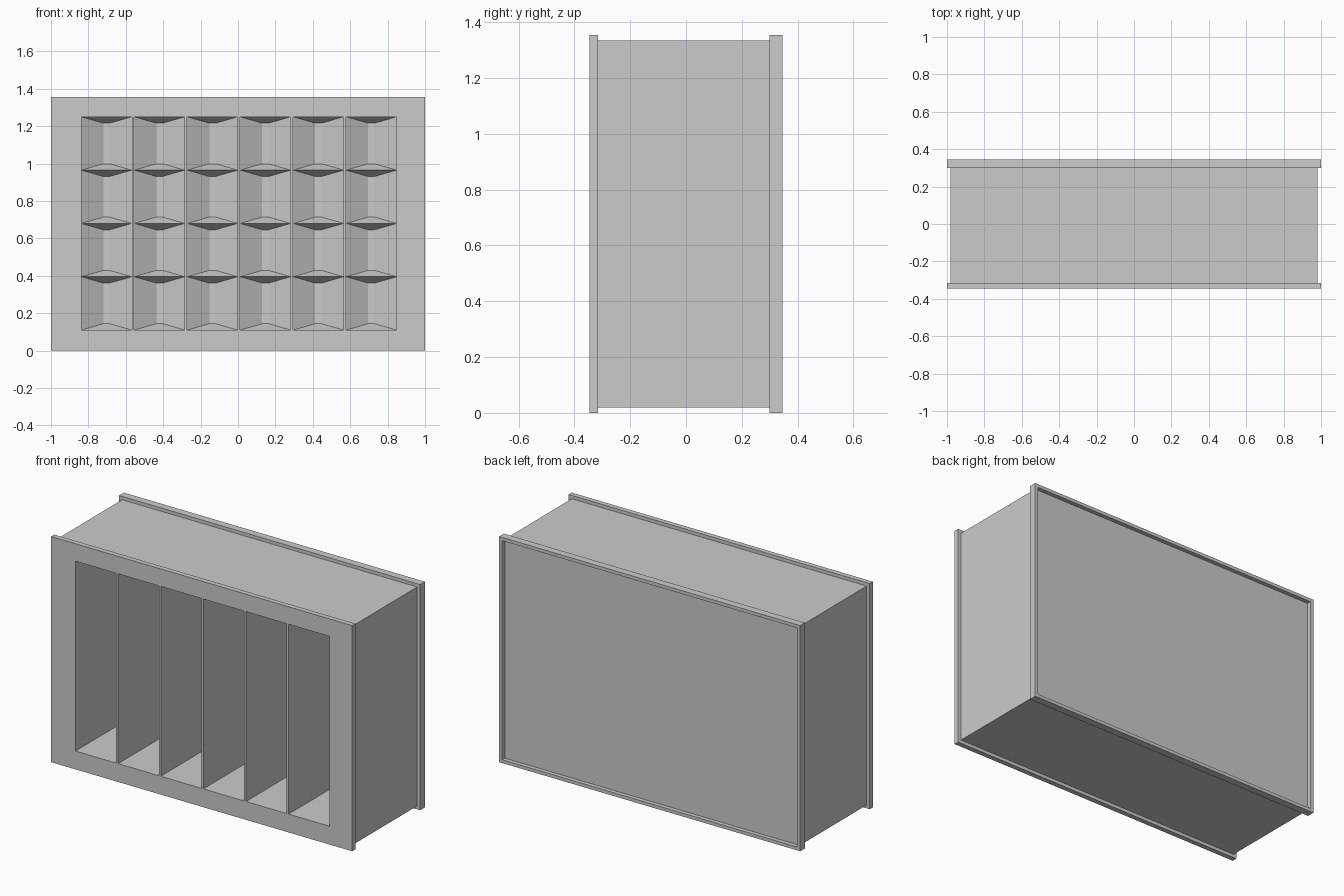
import bpy, bmesh

if "Cube" in bpy.data.objects:
    bpy.data.objects.remove(bpy.data.objects["Cube"])

H = 1.355                      # overall height
Z0, Z1 = 0.11, 1.25            # opening bottom and top
COLS, ROWS = 6, 4
PITCH, WIDTH = 0.2832, 0.27    # column spacing and clear width
LEFT = -0.838
COL_X = [(LEFT + i * PITCH, LEFT + i * PITCH + WIDTH) for i in range(COLS)]


def finish(bm, name):
    bmesh.ops.remove_doubles(bm, verts=bm.verts, dist=1e-5)
    mesh = bpy.data.meshes.new(name)
    bm.to_mesh(mesh)
    bm.free()
    obj = bpy.data.objects.new(name, mesh)
    bpy.context.collection.objects.link(obj)
    return obj


def face(bm, *pts):
    return bm.faces.new([bm.verts.new(p) for p in pts])


def plate(name, xs, zs, y0, y1, is_hole):
    """Upright plate on an x/z grid with some grid cells left open."""
    bm = bmesh.new()
    for i in range(len(xs) - 1):
        for k in range(len(zs) - 1):
            if not is_hole(i, k):
                a, b, c, d = xs[i], xs[i + 1], zs[k], zs[k + 1]
                face(bm, (a, y0, c), (b, y0, c), (b, y0, d), (a, y0, d))
    bmesh.ops.remove_doubles(bm, verts=bm.verts, dist=1e-5)
    ext = bmesh.ops.extrude_face_region(bm, geom=bm.faces[:], use_keep_orig=True)
    verts = [g for g in ext["geom"] if isinstance(g, bmesh.types.BMVert)]
    bmesh.ops.translate(bm, verts=verts, vec=(0, y1 - y0, 0))
    bmesh.ops.recalc_face_normals(bm, faces=bm.faces)
    return finish(bm, name)


def rect(x0, x1, z0, z1, y):
    return [(x0, y, z0), (x1, y, z0), (x1, y, z1), (x0, y, z1)]


def funnel(bm, front, back):
    """Four inward-facing walls joining two rectangles."""
    for i in range(4):
        j = (i + 1) % 4
        face(bm, front[i], front[j], back[j], back[i])


# Front plate with six tall slots
xs = [-1.0] + [x for pair in COL_X for x in pair] + [1.0]
plate("front_plate", xs, [0, Z0, Z1, H], -0.345, -0.315,
      lambda i, k: k == 1 and i % 2 == 1)

# Rear flange, a thin rim around the back panel
plate("rear_flange", [-1, -0.98, 0.98, 1], [0, 0.02, H - 0.02, H], 0.30, 0.345,
      lambda i, k: i == 1 and k == 1)

# Casing, open behind the front plate and closed by the back panel
bm = bmesh.new()
f = rect(-0.98, 0.98, 0.02, H - 0.02, -0.315)
b = rect(-0.98, 0.98, 0.02, H - 0.02, 0.32)
for i in range(4):
    j = (i + 1) % 4
    face(bm, f[j], f[i], b[i], b[j])
face(bm, b[1], b[0], b[3], b[2])
finish(bm, "casing")

# Deep channels, each ending in four shallow tapered cells
Y_CELL, Y_END = 0.22, 0.287
step = (Z1 - Z0) / ROWS
for n, (x0, x1) in enumerate(COL_X):
    bm = bmesh.new()
    funnel(bm, rect(x0, x1, Z0, Z1, -0.315), rect(x0, x1, Z0, Z1, Y_CELL))
    for r in range(ROWS):
        a, c = Z0 + r * step, Z0 + (r + 1) * step
        end = rect(x0 + 0.118, x1 - 0.118, a + 0.034, c - 0.034, Y_END)
        funnel(bm, rect(x0, x1, a, c, Y_CELL), end)
        face(bm, *end)
    finish(bm, f"channel_{n + 1}")
